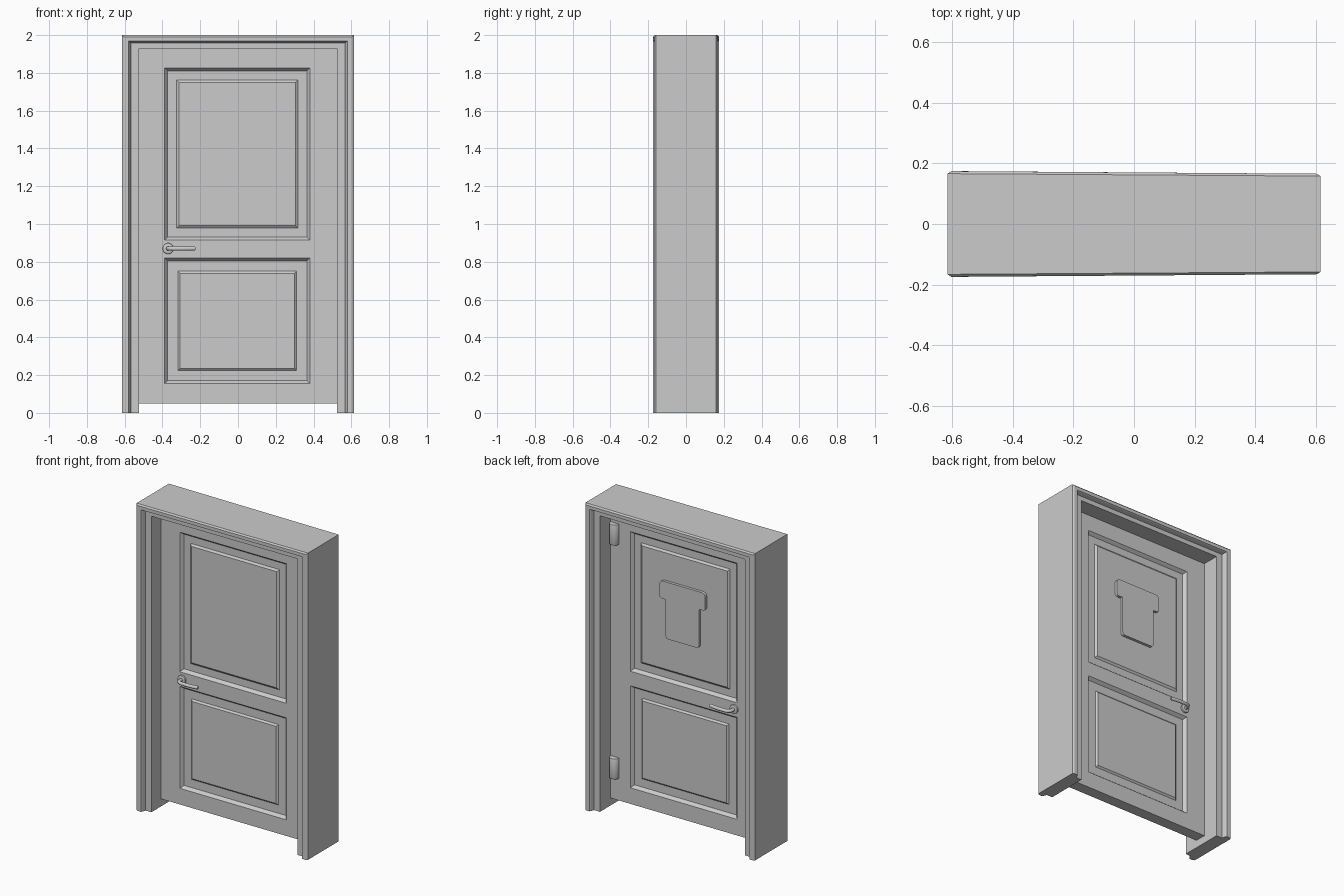
import bpy, bmesh, math
from mathutils import Matrix, Vector

if "Cube" in bpy.data.objects:
    bpy.data.objects.remove(bpy.data.objects["Cube"])


def finish(name, bm, smooth=False):
    bmesh.ops.remove_doubles(bm, verts=bm.verts, dist=1e-5)
    bmesh.ops.recalc_face_normals(bm, faces=bm.faces)
    me = bpy.data.meshes.new(name)
    bm.to_mesh(me)
    bm.free()
    ob = bpy.data.objects.new(name, me)
    bpy.context.collection.objects.link(ob)
    if smooth:
        bpy.ops.object.select_all(action='DESELECT')
        ob.select_set(True)
        bpy.context.view_layer.objects.active = ob
        bpy.ops.object.shade_smooth_by_angle(angle=math.radians(40))
    return ob


def ring_faces(bm, a, b):
    for i in range(len(a)):
        j = (i + 1) % len(a)
        bm.faces.new((a[i], a[j], b[j], b[i]))


# Frame: moulded profile (side inset, head inset, y) swept around three sides
half = [(0, 0, -.162), (.012, .009, -.17), (.036, .031, -.17),
        (.041, .035, -.162), (.048, .041, -.14), (.09, .07, -.14)]
profile = half + [(a, b, -y) for a, b, y in reversed(half)]
bm = bmesh.new()
rings = []
for side, top in ((-1, 0), (-1, 1), (1, 1), (1, 0)):
    # the frame is a touch deeper on the handle side
    rings.append([bm.verts.new((side * (.615 - a), y * (1 - .025 * side), (2 - b) if top else 0))
                  for a, b, y in profile])
for r0, r1 in zip(rings, rings[1:]):
    ring_faces(bm, r0, r1)
bm.faces.new(rings[0])
bm.faces.new(rings[-1])
finish("door_frame", bm)

# Door leaf: grid of stiles and rails, with a sunk moat and raised field in two cells
FRONT, BACK = -.045, .03
xs = [-.53, -.388, .38, .53]
zs = [.05, .155, .82, .915, 1.825, 1.935]
steps = {1: [(.005, .006), (.016, .02), (.07, .02), (.081, .01)],
         3: [(.005, .006), (.016, .02), (.063, .02), (.076, .01)]}
bm = bmesh.new()
for y, inward in ((FRONT, 1), (BACK, -1)):
    for i in range(3):
        for k in range(5):
            def rect(inset, depth):
                x0, x1 = xs[i] + inset, xs[i + 1] - inset
                z0, z1 = zs[k] + inset, zs[k + 1] - inset
                return [bm.verts.new((x, y + inward * depth, z))
                        for x, z in ((x0, z0), (x1, z0), (x1, z1), (x0, z1))]
            cur = rect(0, 0)
            if i == 1 and k in steps:
                for inset, depth in steps[k]:
                    nxt = rect(inset, depth)
                    ring_faces(bm, cur, nxt)
                    cur = nxt
            bm.faces.new(cur)
# Door leaf edges
edge = ([(x, zs[0]) for x in xs] + [(xs[-1], z) for z in zs[1:]]
        + [(x, zs[-1]) for x in xs[-2::-1]] + [(xs[0], z) for z in zs[-2:0:-1]])
ring_faces(bm, [bm.verts.new((x, FRONT, z)) for x, z in edge],
           [bm.verts.new((x, BACK, z)) for x, z in edge])
finish("door_leaf", bm)


def cylinder(name, centre, radius, length, axis, bevel):
    bm = bmesh.new()
    bmesh.ops.create_cone(bm, cap_ends=True, segments=24, radius1=radius,
                          radius2=radius, depth=length)
    rims = [e for e in bm.edges if abs(e.verts[0].co.z - e.verts[1].co.z) < 1e-6]
    bmesh.ops.bevel(bm, geom=rims, offset=bevel, segments=2, profile=.5, affect='EDGES')
    rot = Matrix.Rotation(math.pi / 2, 4, 'X') if axis == 'Y' else Matrix()
    bmesh.ops.transform(bm, matrix=Matrix.Translation(centre) @ rot, verts=bm.verts)
    return finish(name, bm, True)


# Lever handles on both faces
for label, y, out in (("front", FRONT, -1), ("back", BACK, 1)):
    cylinder(label + "_handle_rose", (-.37, y + out * .005, .87), .029, .014, 'Y', .004)
    cu = bpy.data.curves.new(label + "_lever_path", 'CURVE')
    cu.dimensions = '3D'
    cu.bevel_depth = .011
    cu.bevel_resolution = 3
    cu.use_fill_caps = True
    sp = cu.splines.new('POLY')
    path = [(-.37, 0), (-.37, .025), (-.366, .038), (-.356, .047), (-.34, .051),
            (-.29, .051), (-.25, .047), (-.228, .042)]
    sp.points.add(len(path) - 1)
    for p, (x, d) in zip(sp.points, path):
        p.co = (x, y + out * d, .87, 1)
    sp.use_smooth = True
    lever = bpy.data.objects.new(label + "_lever", cu)
    bpy.context.collection.objects.link(lever)

# Hinge barrels on the back
for label, z in (("lower", .26), ("upper", 1.785)):
    cylinder(label + "_hinge", (.493, BACK, z), .032, .135, 'Z', .004)

# Rounded stepped plate on the back of the upper panel
outline = [(-.12, 1.2), (.12, 1.2), (.12, 1.455), (.165, 1.455), (.165, 1.57),
           (-.165, 1.57), (-.165, 1.455), (-.12, 1.455)]
radii = [.02, .02, .008, .02, .03, .03, .02, .008]
bm = bmesh.new()
loop = []
for i, (p, r) in enumerate(zip(outline, radii)):
    c = Vector(p)
    a = c + (Vector(outline[i - 1]) - c).normalized() * r
    b = c + (Vector(outline[(i + 1) % len(outline)]) - c).normalized() * r
    for s in range(6):
        t = s / 5
        q = a * (1 - t) ** 2 + c * 2 * t * (1 - t) + b * t * t
        loop.append(bm.verts.new((q.x, BACK - .012, q.y)))
face = bm.faces.new(loop)
ext = bmesh.ops.extrude_face_region(bm, geom=[face])
bmesh.ops.translate(bm, vec=(0, .02, 0),
                    verts=[v for v in ext["geom"] if isinstance(v, bmesh.types.BMVert)])
finish("back_plate", bm, True)
